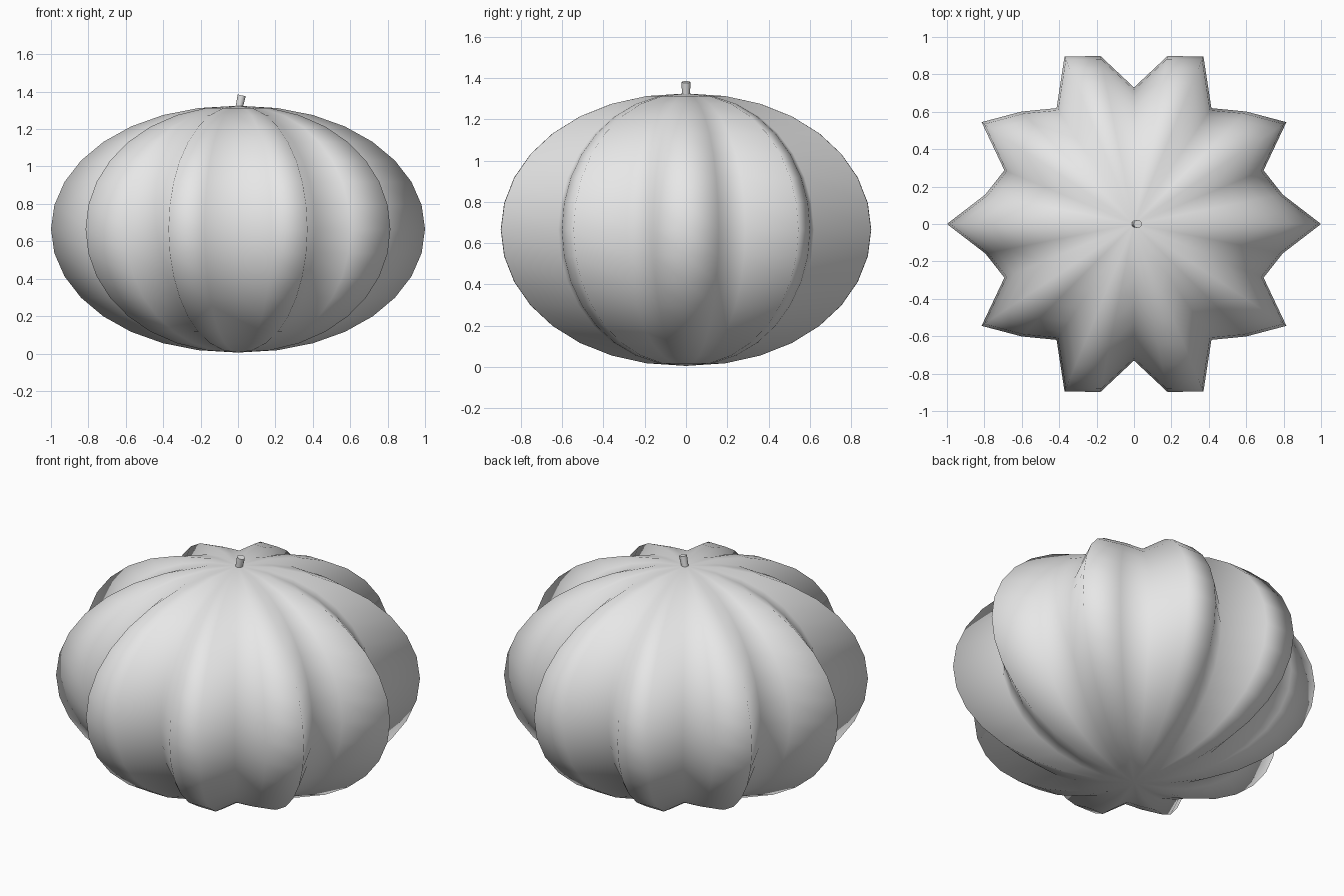
import bpy
import bmesh
from math import atan2, degrees, hypot
from mathutils import Matrix, Vector

default_cube = bpy.data.objects.get("Cube")
if default_cube:
    bpy.data.objects.remove(default_cube, do_unlink=True)

# One plain grey for everything
GREY = (0.8, 0.8, 0.8, 1.0)
grey = bpy.data.materials.new("plain grey")
grey.use_nodes = True
grey.diffuse_color = GREY
grey.node_tree.nodes["Principled BSDF"].inputs["Base Color"].default_value = GREY


def add_object(name, bm):
    for face in bm.faces:
        face.smooth = True
    mesh = bpy.data.meshes.new(name)
    bm.to_mesh(mesh)
    bm.free()
    mesh.materials.append(grey)
    obj = bpy.data.objects.new(name, mesh)
    bpy.context.collection.objects.link(obj)
    return obj


# Radii of ridges and valleys over a quarter turn, mirrored to the other three
QUARTER = [1.0, 0.81, 0.75, 0.98, 0.85, 0.745, 0.97, 0.915, 0.73]
STEP = 90 / (len(QUARTER) - 1)
MID_Z, HALF_HEIGHT = 0.665, 0.66

# Ribbed body: a sphere pushed in and out by direction
bm = bmesh.new()
bmesh.ops.create_uvsphere(bm, u_segments=32, v_segments=16, radius=1)
for v in bm.verts:
    x, y, z = v.co
    ring = hypot(x, y)
    if ring > 0.001:
        turn = degrees(atan2(abs(y), abs(x)))
        grow = QUARTER[round(turn / STEP)] * ring ** -0.05
        x, y = x * grow, y * grow
    v.co = (x, y, MID_Z + HALF_HEIGHT * z)
add_object("pumpkin_body", bm)

# Short stem leaning to the left
base, tip = Vector((0, 0, 1.29)), Vector((0.02, 0, 1.38))
axis = tip - base
place = Matrix.Translation((base + tip) / 2) @ axis.to_track_quat("Z", "Y").to_matrix().to_4x4()
bm = bmesh.new()
bmesh.ops.create_cone(bm, cap_ends=True, segments=12, radius1=0.018,
                      radius2=0.022, depth=axis.length, matrix=place)
stem = add_object("stem", bm)

# Keep the rim of the stem crisp
bpy.ops.object.select_all(action="DESELECT")
stem.select_set(True)
bpy.context.view_layer.objects.active = stem
bpy.ops.object.shade_smooth_by_angle(angle=0.7)
